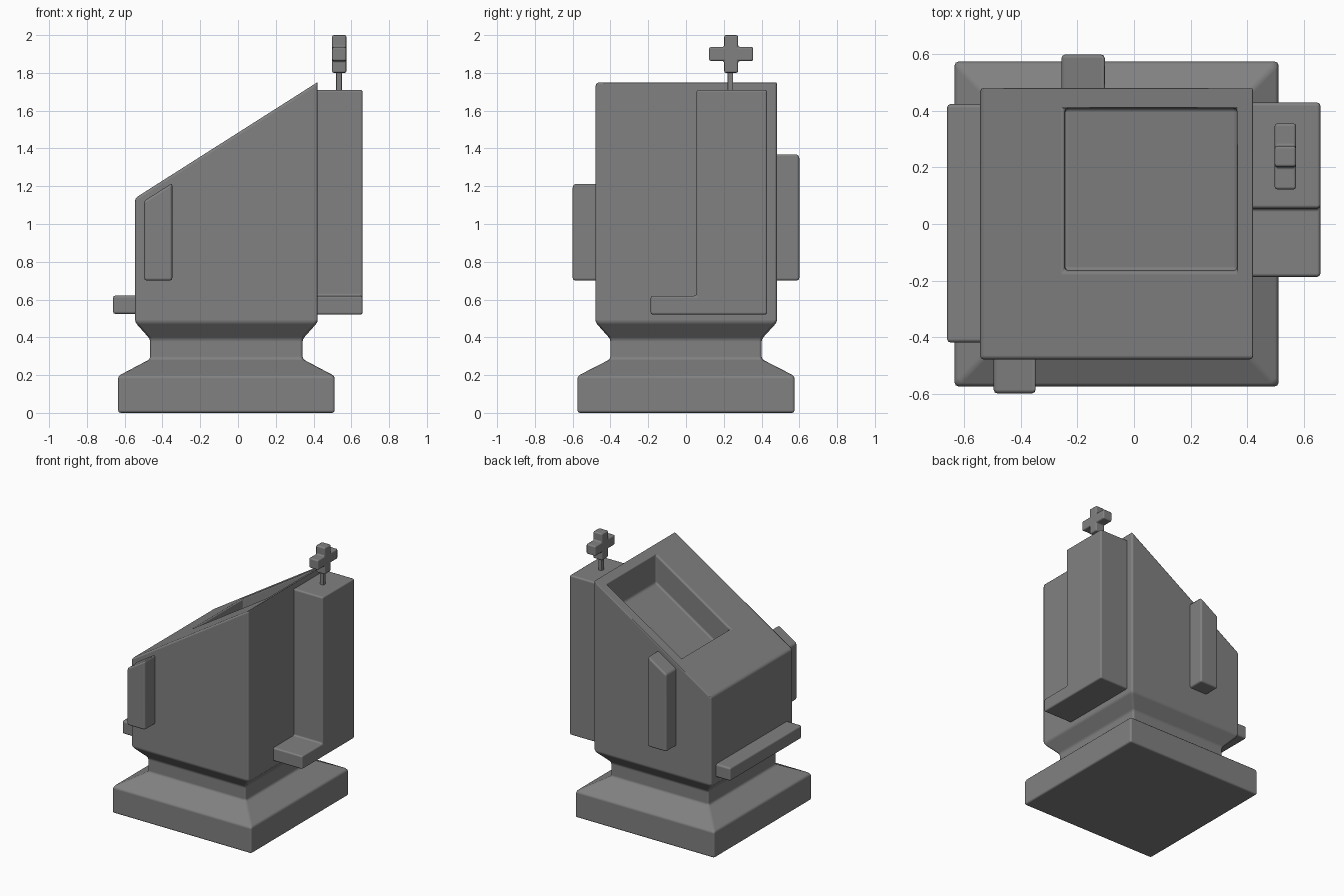
import bpy, bmesh

if "Cube" in bpy.data.objects:
    bpy.data.objects.remove(bpy.data.objects["Cube"])

SLOPE = 0.61 / 0.96

# Dark stone colour shared by all parts
stone = bpy.data.materials.new("dark_stone")
stone.diffuse_color = (0.22, 0.22, 0.22, 1)
stone.use_nodes = True
stone.node_tree.nodes["Principled BSDF"].inputs["Base Color"].default_value = stone.diffuse_color


def finish(name, bm, bevel):
    bmesh.ops.recalc_face_normals(bm, faces=bm.faces)
    mesh = bpy.data.meshes.new(name)
    bm.to_mesh(mesh)
    bm.free()
    mesh.materials.append(stone)
    ob = bpy.data.objects.new(name, mesh)
    bpy.context.collection.objects.link(ob)
    mod = ob.modifiers.new("soft_edges", 'BEVEL')
    mod.width = bevel
    mod.segments = 2
    mod.limit_method = 'ANGLE'
    mod.angle_limit = 0.4
    mod.harden_normals = True
    for p in mesh.polygons:
        p.use_smooth = True
    return ob


def loft(name, rings, bevel=0.014):
    """Stack rectangular rings (x0, x1, y0, y1, z at x0, z at x1)."""
    bm = bmesh.new()
    loops = []
    for x0, x1, y0, y1, za, zb in rings:
        pts = [(x0, y0, za), (x1, y0, zb), (x1, y1, zb), (x0, y1, za)]
        loops.append([bm.verts.new(p) for p in pts])
    for a, b in zip(loops, loops[1:]):
        for i in range(4):
            j = (i + 1) % 4
            bm.faces.new((a[i], a[j], b[j], b[i]))
    bm.faces.new(loops[0])
    bm.faces.new(loops[-1])
    return finish(name, bm, bevel)


def extrude_x(name, profile, x0, x1, bevel=0.01):
    """Extrude a (y, z) outline along x."""
    bm = bmesh.new()
    face = bm.faces.new([bm.verts.new((x0, y, z)) for y, z in profile])
    out = bmesh.ops.extrude_face_region(bm, geom=[face])
    verts = [v for v in out["geom"] if isinstance(v, bmesh.types.BMVert)]
    bmesh.ops.translate(bm, verts=verts, vec=(x1 - x0, 0, 0))
    return finish(name, bm, bevel)


def top_z(x):
    return 1.14 + (x + 0.54) * SLOPE


# Plinth, neck, slant-topped body and sunken panel in one continuous shell
rx0, rx1, depth = -0.245, 0.365, 0.21
loft("slanted_body", [
    (-0.635, 0.512, -0.575, 0.575, 0, 0),
    (-0.635, 0.512, -0.575, 0.575, 0.195, 0.195),
    (-0.465, 0.342, -0.40, 0.40, 0.285, 0.285),
    (-0.465, 0.342, -0.40, 0.40, 0.39, 0.39),
    (-0.545, 0.422, -0.48, 0.482, 0.48, 0.48),
    (-0.545, 0.422, -0.48, 0.482, top_z(-0.545), top_z(0.422)),
    (rx0, rx1, -0.165, 0.41, top_z(rx0), top_z(rx1)),
    (rx0, rx1, -0.165, 0.41, top_z(rx0) - depth, top_z(rx1) - depth),
])

# Slant-topped pads on front and back
for name, x0, x1, y0, y1 in (("front_pad", -0.497, -0.348, -0.60, -0.46),
                             ("back_pad", -0.257, -0.103, 0.46, 0.60)):
    loft(name, [(x0, x1, y0, y1, 0.70, 0.70),
                (x0, x1, y0, y1, top_z(x0) - 0.045, top_z(x1) - 0.045)])

# Narrow ledge on the left
loft("left_ledge", [(-0.662, -0.52, -0.42, 0.425, z, z) for z in (0.523, 0.622)])

# L-shaped side column with its foot
extrude_x("side_column", [(-0.187, 0.52), (0.43, 0.52), (0.43, 1.71),
                          (0.055, 1.71), (0.055, 0.62), (-0.187, 0.62)],
          0.40, 0.66, 0.012)

# Handle stem and cross-shaped knob
loft("knob_stem", [(0.52, 0.55, 0.22, 0.25, z, z) for z in (1.69, 1.83)], 0.004)
a, b = 0.037, 0.117
c = [(-a, -0.1), (a, -0.1), (a, -a), (b, -a), (b, a), (a, a),
     (a, 0.1), (-a, 0.1), (-a, a), (-b, a), (-b, -a), (-a, -a)]
extrude_x("cross_knob", [(0.239 + y, 1.90 + z) for y, z in c], 0.498, 0.574, 0.01)
